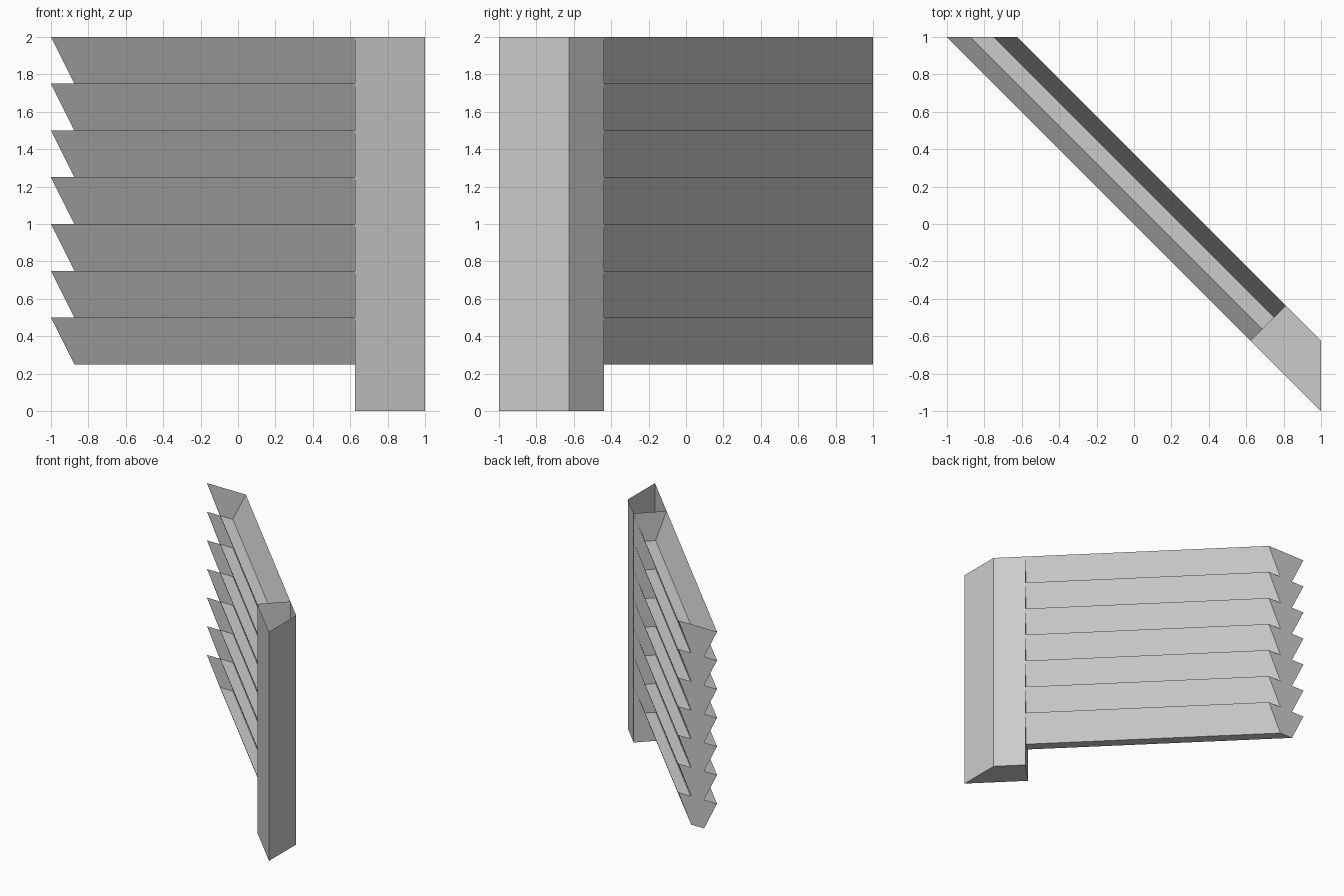
import bpy

if "Cube" in bpy.data.objects:
    bpy.data.objects.remove(bpy.data.objects["Cube"])


def make_object(name, verts, faces):
    mesh = bpy.data.meshes.new(name)
    mesh.from_pydata(verts, [], faces)
    mesh.update()
    obj = bpy.data.objects.new(name, mesh)
    bpy.context.collection.objects.link(obj)
    return obj


# Corner post: four walls and a floor, open at the top
plan = [(0.625, -0.625), (1, -1), (1, -0.625), (0.8125, -0.4375)]
walls = [(i, (i + 1) % 4, (i + 1) % 4 + 4, i + 4) for i in range(4)]
make_object("corner_post", [(x, y, z) for z in (0, 2) for x, y in plan],
            walls + [(3, 2, 1, 0)])

# Diagonal slat: open-topped trough; profile is (offset across panel, height)
profile = [(0, 0.25), (0.125, 0), (0.25, 0), (0.375, 0.25)]
far_end = [(o - 1, 1, h) for o, h in profile]
near_end = [(0.625 + o / 2, -0.625 + o / 2, h) for o, h in profile]
sides = [(i, i + 1, i + 5, i + 4) for i in range(3)]
slat = make_object("slat_1", far_end + near_end, sides + [(3, 2, 1, 0)])
slat.location.z = 0.25

# Six more slats stacked above the first
for i in range(1, 7):
    copy = bpy.data.objects.new(f"slat_{i + 1}", slat.data)
    copy.location.z = 0.25 * (i + 1)
    bpy.context.collection.objects.link(copy)
